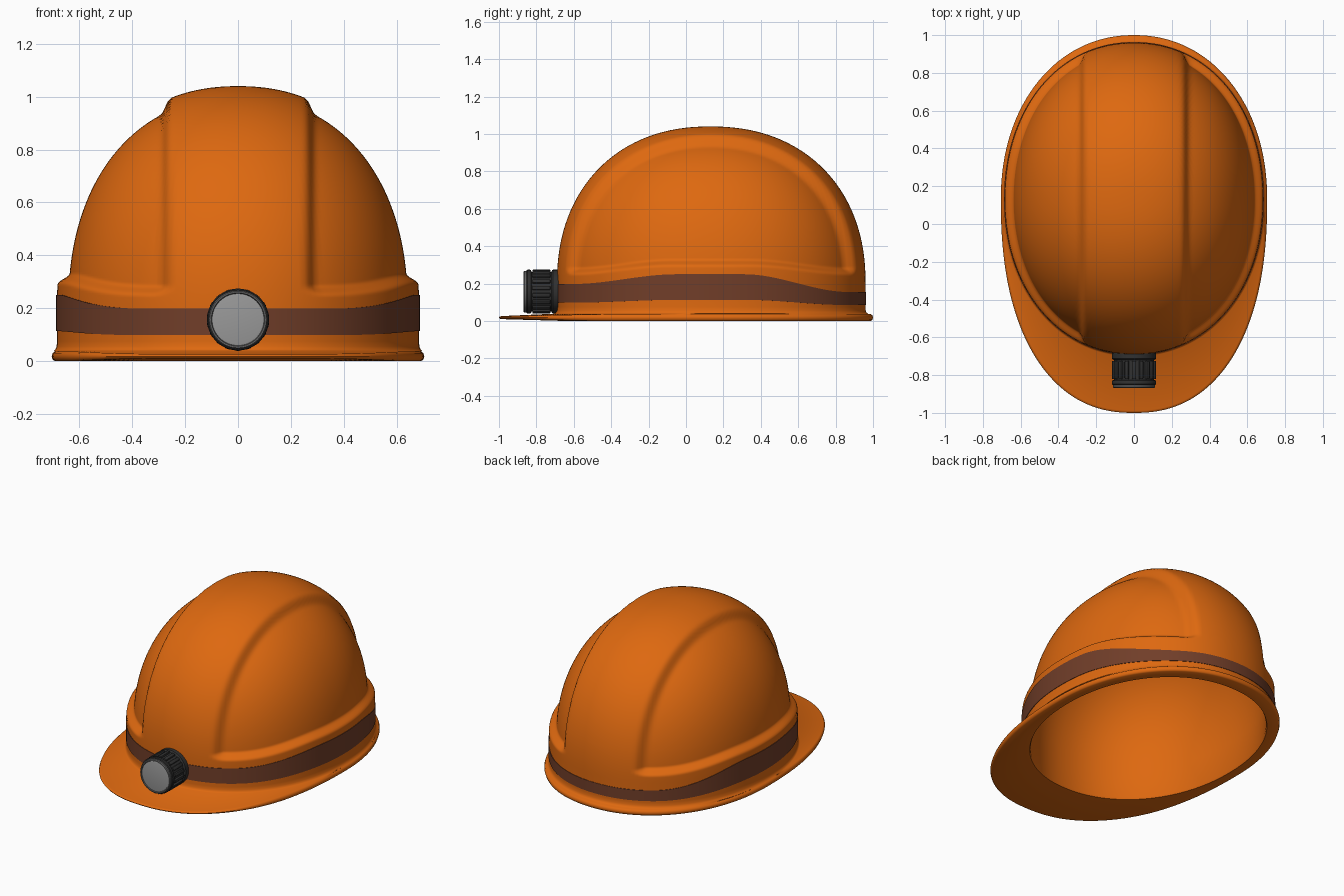
import bpy, bmesh, math
from mathutils import Matrix, Vector

if "Cube" in bpy.data.objects:
    bpy.data.objects.remove(bpy.data.objects["Cube"])

CY = 0.13            # plan centre of the dome
N = 192              # columns around the helmet
Z0, H, E = 0.2, 0.84, 2.2   # dome spring line, height, roundness


def material(name, rgb):
    m = bpy.data.materials.new(name)
    m.diffuse_color = (*rgb, 1)
    m.use_nodes = True
    m.node_tree.nodes["Principled BSDF"].inputs["Base Color"].default_value = m.diffuse_color
    return m


def finish(name, bm, mat, angle=40):
    bmesh.ops.remove_doubles(bm, verts=bm.verts, dist=1e-5)
    bmesh.ops.recalc_face_normals(bm, faces=bm.faces)
    me = bpy.data.meshes.new(name)
    bm.to_mesh(me)
    bm.free()
    me.materials.append(mat)
    ob = bpy.data.objects.new(name, me)
    bpy.context.collection.objects.link(ob)
    bpy.ops.object.select_all(action='DESELECT')
    ob.select_set(True)
    bpy.context.view_layer.objects.active = ob
    bpy.ops.object.shade_smooth_by_angle(angle=math.radians(angle))
    return ob


def skin(rows, close=False):
    """Bridge rings of points into a quad surface."""
    bm = bmesh.new()
    rings = [[bm.verts.new(p) for p in row] for row in rows]
    pairs = list(zip(rings, rings[1:]))
    if close:
        pairs.append((rings[-1], rings[0]))
    for a, b in pairs:
        n = len(a)
        for i in range(n):
            j = (i + 1) % n
            bm.faces.new((a[i], a[j], b[j], b[i]))
    return bm


def smooth(v, lo, hi):
    v = min(1, max(0, (v - lo) / (hi - lo)))
    return v * v * (3 - 2 * v)


def spow(v, p):
    return math.copysign(abs(v) ** p, v)


def plan(t, a, front, back, nf=2.1, nb=2.1):
    """Egg-shaped outline made of two half superellipses."""
    c, s = math.cos(t), math.sin(t)
    n, b = (nf, front) if s < 0 else (nb, back)
    return a * spow(c, 2 / n), b * spow(s, 2 / n)


def ring(f):
    return [f(2 * math.pi * i / N) for i in range(N)]


def wall(t, z, grow=0.0):
    x, y = plan(t, 0.685 + grow, 0.82 + grow, 0.83 + grow)
    return Vector((x, CY + y, z))


def brim(t, inset, level):
    """Brim edge point; level 0 = underside, 1 = top."""
    x, y = plan(t, 0.705 - inset, 1.13 - inset, 0.87 - inset, 2.3, 2.1)
    f = smooth(-(y + CY), 0.4, 1.0)
    lo, hi = 0.010 * f, 0.036 - 0.010 * f
    return Vector((x, CY + y, lo + (hi - lo) * level))


def outer(t, z, s):
    """Dome point with the recessed side panels pressed in."""
    x, y = plan(t, 0.685, 0.82, 0.83)
    p = Vector((x * s, y * s, z))
    ledge = 0.29 - 0.045 * smooth(abs(math.sin(t)), 0.25, 0.9)
    r = 0.07
    ax = max(0, r - (abs(p.x) - 0.25))
    az = max(0, r - (p.z - ledge) * 1.5)
    w = smooth(r - math.hypot(ax, az), 0.0, r)
    n = Vector((p.x / 0.47, p.y / 0.68, max(0, z - Z0) / 0.70))
    if n.length > 1e-6:
        p -= n.normalized() * 0.043 * w
    return p + Vector((0, CY, 0))


def inner(t, z, s):
    x, y = plan(t, 0.633, 0.768, 0.778)
    return Vector((x * s, CY + y * s, z))


def section(phi, h):
    return Z0 + h * math.sin(phi) ** (2 / E), max(0, math.cos(phi)) ** (2 / E)


orange = material("orange_plastic", (0.73, 0.14, 0.005))
brown = material("brown_band", (0.165, 0.048, 0.022))
black = material("black_rubber", (0.03, 0.03, 0.03))
grey = material("grey_lens", (0.32, 0.32, 0.32))
trim = material("grey_trim", (0.13, 0.13, 0.13))

# Shell: inner dome, rim, brim and outer dome as one closed skin
rows = []
for i in range(24, -1, -1):
    z, s = section(math.pi / 2 * i / 24, 0.75)
    rows.append(ring(lambda t: inner(t, z, s)))
rows.append(ring(lambda t: inner(t, 0.012, 1)))
rows.append(ring(lambda t: inner(t, 0.0, 1.008)))
for inset, level in ((0.012, 0), (0.004, 0.15), (0, 0.5), (0.004, 0.85), (0.012, 1)):
    rows.append(ring(lambda t: brim(t, inset, level)))
for z, grow in ((0.039, 0.012), (0.044, 0.006), (0.055, 0.001), (0.075, 0), (0.14, 0)):
    rows.append(ring(lambda t: wall(t, z, grow)))
for i in range(26):
    z = Z0 + 0.008 * i
    s = (1 - ((z - Z0) / H) ** E) ** (1 / E)
    rows.append(ring(lambda t: outer(t, z, s)))
phi0 = math.asin((0.2 / H) ** (E / 2))
for i in range(1, 49):
    z, s = section(phi0 + (math.pi / 2 - phi0) * i / 48, H)
    rows.append(ring(lambda t: outer(t, z, s)))
finish("helmet_shell", skin(rows), orange, 50)


# Coloured band following the wavy ledge
def band(t, top, grow):
    s = math.sin(t)
    k = smooth(abs(s), 0.2, 0.88)
    end = (0.098, 0.198) if s < 0 else (0.085, 0.155)
    side = (0.113, 0.25)
    return wall(t, side[top] + (end[top] - side[top]) * k, grow)


edges = ((0, -0.01), (0, 0.003), (1, 0.003), (1, -0.01))
finish("wrap_band", skin([ring(lambda t: band(t, k, g)) for k, g in edges], True), brown)

# Head lamp, turned around the y axis
LZ = 0.157


def lathe(name, profile, mat, n=64):
    rows = [[(r * math.cos(2 * math.pi * i / n), y, LZ + r * math.sin(2 * math.pi * i / n))
             for i in range(n)] for r, y in profile]
    return finish(name, skin(rows), mat, 35)


lathe("lamp_body", [(0, -0.64), (0.112, -0.64), (0.117, -0.645), (0.117, -0.712), (0.113, -0.717),
                    (0.106, -0.72), (0.106, -0.825), (0.115, -0.829), (0.117, -0.835),
                    (0.117, -0.848), (0.113, -0.853), (0, -0.853)], black)
lathe("lamp_trim_ring", [(0.098, -0.845), (0.111, -0.845), (0.111, -0.864), (0.107, -0.869),
                         (0.101, -0.869), (0.098, -0.864), (0.098, -0.845)], trim)
lathe("lamp_lens", [(0, -0.85), (0.0985, -0.85), (0.0985, -0.864), (0.09, -0.866), (0, -0.866)], grey)

# Grip ribs around the lamp
bm = bmesh.new()
COUNT = 18
for i in range(COUNT):
    m = (Matrix.Translation((0, -0.773, LZ)) @ Matrix.Rotation(2 * math.pi * i / COUNT, 4, 'Y')
         @ Matrix.Translation((0, 0, 0.108)) @ Matrix.Diagonal((0.022, 0.096, 0.02, 1)))
    bmesh.ops.create_cube(bm, size=1, matrix=m)
bmesh.ops.bevel(bm, geom=bm.edges[:], offset=0.005, segments=2, affect='EDGES', profile=0.5)
finish("lamp_grip_ribs", bm, black, 35)
